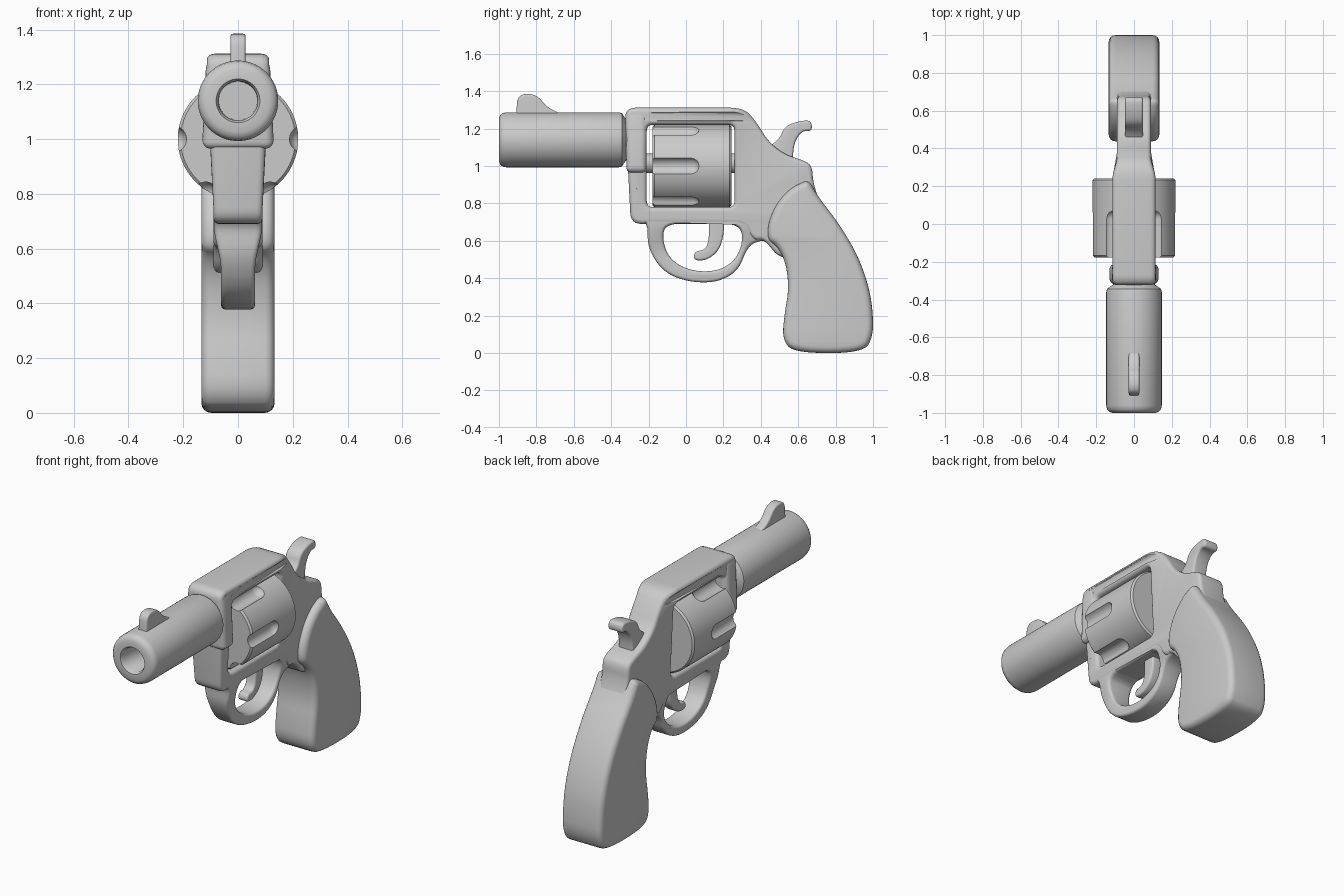
import bpy, bmesh, math
from mathutils import Vector, Matrix

if "Cube" in bpy.data.objects:
    bpy.data.objects.remove(bpy.data.objects["Cube"])

SIDE = Matrix(((0, 0, 1, 0), (1, 0, 0, 0), (0, 1, 0, 0), (0, 0, 0, 1)))  # profile (y,z), depth x


def finish(name, bm):
    bmesh.ops.remove_doubles(bm, verts=bm.verts, dist=0.0003)
    bmesh.ops.recalc_face_normals(bm, faces=bm.faces)
    me = bpy.data.meshes.new(name)
    bm.to_mesh(me)
    bm.free()
    ob = bpy.data.objects.new(name, me)
    bpy.context.collection.objects.link(ob)
    return ob


def smooth(ob, angle=35):
    bpy.ops.object.select_all(action='DESELECT')
    ob.select_set(True)
    bpy.context.view_layer.objects.active = ob
    bpy.ops.object.shade_smooth_by_angle(angle=math.radians(angle))


def rounded(points, seg=6):
    """Round every corner; a point is (y, z) or (y, z, radius)."""
    out, n = [], len(points)
    for i, p in enumerate(points):
        c = Vector(p[:2])
        r = p[2] if len(p) > 2 else 9
        ends = []
        for q in (points[i - 1], points[(i + 1) % n]):
            d = Vector(q[:2]) - c
            ends.append(c + d.normalized() * min(r, d.length * 0.49))
        for k in range(seg + 1):
            t = k / seg
            out.append(ends[0] * (1 - t) ** 2 + c * 2 * t * (1 - t) + ends[1] * t * t)
    return out


def plate(name, loops, half, bevel, width=None):
    """Side profile (with holes) extruded across x with rounded edges."""
    cu = bpy.data.curves.new(name, 'CURVE')
    cu.dimensions, cu.fill_mode = '2D', 'BOTH'
    cu.extrude, cu.bevel_depth, cu.offset = half - bevel, bevel, -bevel
    cu.bevel_resolution = 3
    for loop in loops:
        pts = rounded(loop)
        sp = cu.splines.new('POLY')
        sp.points.add(len(pts) - 1)
        for a, b in zip(sp.points, pts):
            a.co = (b.x, b.y, 0, 1)
        sp.use_cyclic_u = True
    tmp = bpy.data.objects.new(name + "_curve", cu)
    bpy.context.collection.objects.link(tmp)
    bpy.context.view_layer.update()
    me = bpy.data.meshes.new_from_object(tmp.evaluated_get(bpy.context.evaluated_depsgraph_get()))
    bpy.data.objects.remove(tmp)
    bm = bmesh.new()
    bm.from_mesh(me)
    bm.transform(SIDE)
    if width:
        for v in bm.verts:
            v.co.x *= width(v.co.y, v.co.z) / half
    ob = finish(name, bm)
    smooth(ob)
    return ob


def lathe(name, profile, x, z, steps=64):
    """Spin (radius, y) points about an axis along y."""
    bm = bmesh.new()
    vs = [bm.verts.new((r, y, 0)) for r, y in profile]
    es = [bm.edges.new(e) for e in zip(vs, vs[1:])]
    bmesh.ops.spin(bm, geom=vs + es, cent=(0, 0, 0), axis=(0, 1, 0),
                   angle=math.tau, steps=steps, use_duplicate=False)
    bm.transform(Matrix.Translation((x, 0, z)))
    return finish(name, bm)


def step(a, b, t):
    t = min(1, max(0, (t - a) / (b - a)))
    return t * t * (3 - 2 * t)


# Barrel with bore
smooth(lathe("barrel", [(0, -.8), (.07, -.8), (.072, -.985), (.08, -1), (.115, -1), (.132, -.993),
                        (.143, -.98), (.147, -.96), (.147, -.36), (.143, -.343), (.13, -.335),
                        (.11, -.32), (.11, -.28), (0, -.28)], 0, 1.14))

# Front sight
plate("front_sight", [[(-.91, 1.25, .01), (-.90, 1.385, .05), (-.80, 1.385, .05), (-.745, 1.315, .05),
                       (-.67, 1.28, .03), (-.67, 1.25, .01)]], .028, .01)

# Frame with drum window
plate("frame", [
    [(-.327, 1.312, .06), (.31, 1.312, .08), (.38, 1.23), (.44, 1.13), (.53, 1.06), (.63, 1.03),
     (.675, 1.0), (.68, .9), (.74, .75), (.7, .5), (.5, .5), (.42, .61), (.36, .60),
     (.31, .69, .04), (-.295, .69, .06)],
    [(-.21, 1.22, .035), (-.21, .78, .035), (.26, .78, .035), (.26, 1.22, .035)]],
    .09, .022, lambda y, z: .09 + .024 * step(1.0, 1.22, z) * (1 - step(.24, .36, y)))

# Thicker block where the barrel joins
plate("barrel_collar", [[(-.325, 1.31, .05), (-.21, 1.31, .05), (-.212, .965, .03), (-.318, .965, .03)]],
      .13, .03, lambda y, z: .13 - .02 * step(1.2, 1.3, z))

# Drum with six flutes, and its axle
drum = lathe("drum", [(0, -.178), (.21, -.178), (.22, -.168), (.22, .232), (.21, .242), (0, .242)], 0, 1.0, 96)
cut_profile = [(0, -.3), (.047, -.3)] + [(.047 * math.cos(a), .025 + .047 * math.sin(a))
                                         for a in (i * math.pi / 12 for i in range(6))] + [(0, .072)]
cutters = []
for i in range(6):
    a = i * math.pi / 3
    cutter = lathe("flute_cutter", cut_profile, .235 * math.cos(a), 1 + .235 * math.sin(a), 24)
    cutter.hide_render = True
    mod = drum.modifiers.new("flute", 'BOOLEAN')
    mod.operation, mod.solver, mod.object = 'DIFFERENCE', 'EXACT', cutter
    cutters.append(cutter)
bpy.context.view_layer.update()
drum.data = bpy.data.meshes.new_from_object(drum.evaluated_get(bpy.context.evaluated_depsgraph_get()))
drum.modifiers.clear()
for c in cutters:
    bpy.data.objects.remove(c)
smooth(drum)
smooth(lathe("drum_axle", [(0, -.25), (.052, -.25), (.052, .3), (0, .3)], 0, 1.015, 32))

# Trigger guard, flaring into the frame
plate("trigger_guard", [
    [(-.25, .72, .02), (-.205, .685, .04), (-.205, .56), (-.12, .43), (.02, .378), (.17, .378), (.28, .44),
     (.325, .56), (.38, .60), (.47, .60, .03), (.47, .72, .02)],
    [(-.10, .70), (-.13, .62), (-.09, .50), (.03, .437), (.17, .437), (.27, .50), (.31, .62), (.27, .70)]],
    .062, .016, lambda y, z: .062 + .026 * step(.52, .69, z))

# Trigger
plate("trigger", [[(.12, .74, .01), (.125, .62), (.105, .55), (.045, .545), (.04, .495), (.11, .495),
                   (.18, .55), (.205, .65), (.20, .74, .01)]], .032, .012)

# Hammer with thumb spur
plate("hammer", [[(.40, 1.08, .02), (.50, 1.14), (.525, 1.21), (.60, 1.24), (.67, 1.245, .03),
                  (.675, 1.185, .03), (.62, 1.19), (.575, 1.12), (.57, 1.0, .02), (.42, 1.0, .02)]], .048, .012)

# Grip
plate("grip", [[(.655, .925, .03), (.71, .83), (.82, .69), (.92, .52), (.98, .35), (1.0, .21), (1.0, .09),
                (.95, .0), (.58, .0), (.515, .07), (.525, .20), (.55, .34), (.535, .48), (.49, .57),
                (.435, .605), (.44, .70), (.49, .81), (.57, .89)]], .134, .036)
